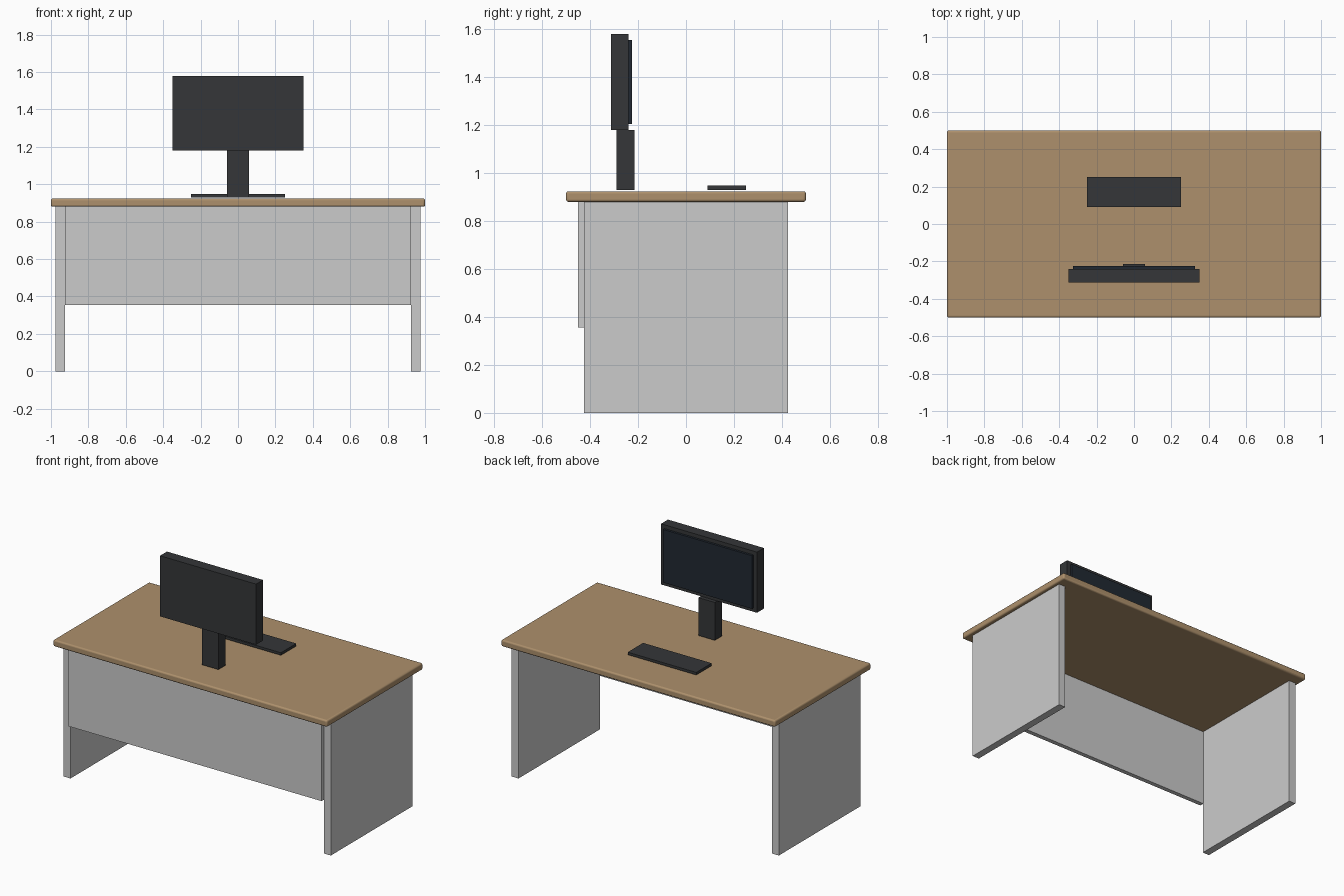
import bpy, math

if "Cube" in bpy.data.objects:
    bpy.data.objects.remove(bpy.data.objects["Cube"])


def material(name, r, g, b):
    m = bpy.data.materials.new(name)
    m.diffuse_color = (r, g, b, 1)
    m.use_nodes = True
    m.node_tree.nodes["Principled BSDF"].inputs["Base Color"].default_value = m.diffuse_color
    return m


def box(name, x, y, z, mat=None, bevel=0):
    """Box from (min, max) ranges on each axis, optionally with rounded edges."""
    axes = (x, y, z)
    bpy.ops.mesh.primitive_cube_add(size=1, location=[(a + b) / 2 for a, b in axes])
    ob = bpy.context.object
    ob.name = name
    ob.scale = [b - a for a, b in axes]
    bpy.ops.object.transform_apply(location=False, rotation=False, scale=True)
    if mat:
        ob.data.materials.append(mat)
    if bevel:
        mod = ob.modifiers.new("rounded_edges", 'BEVEL')
        mod.width = bevel
        mod.segments = 3
        bpy.ops.object.shade_smooth_by_angle(angle=math.radians(40))
    return ob


wood = material("wood", 0.42, 0.28, 0.15)
dark = material("dark_plastic", 0.035, 0.037, 0.04)
glass = material("screen_glass", 0.015, 0.022, 0.032)

# Desk: rounded top, two side panels and the front modesty panel
box("desk_top", (-1, 1), (-0.5, 0.5), (0.88, 0.924), wood, bevel=0.01)
for side, s in (("left", -1), ("right", 1)):
    box(side + "_leg_panel", sorted((s * 0.925, s * 0.975)), (-0.425, 0.425), (0, 0.88))
box("modesty_panel", (-0.925, 0.925), (-0.45, -0.42), (0.355, 0.88))

# Monitor, with its screen facing the back
box("monitor_stand", (-0.06, 0.06), (-0.29, -0.215), (0.93, 1.18), dark)
box("monitor_body", (-0.35, 0.35), (-0.312, -0.24), (1.18, 1.58), dark)
box("monitor_screen", (-0.325, 0.325), (-0.24, -0.225), (1.205, 1.555), glass)

# Keyboard
box("keyboard", (-0.25, 0.25), (0.09, 0.25), (0.93, 0.947), dark)
